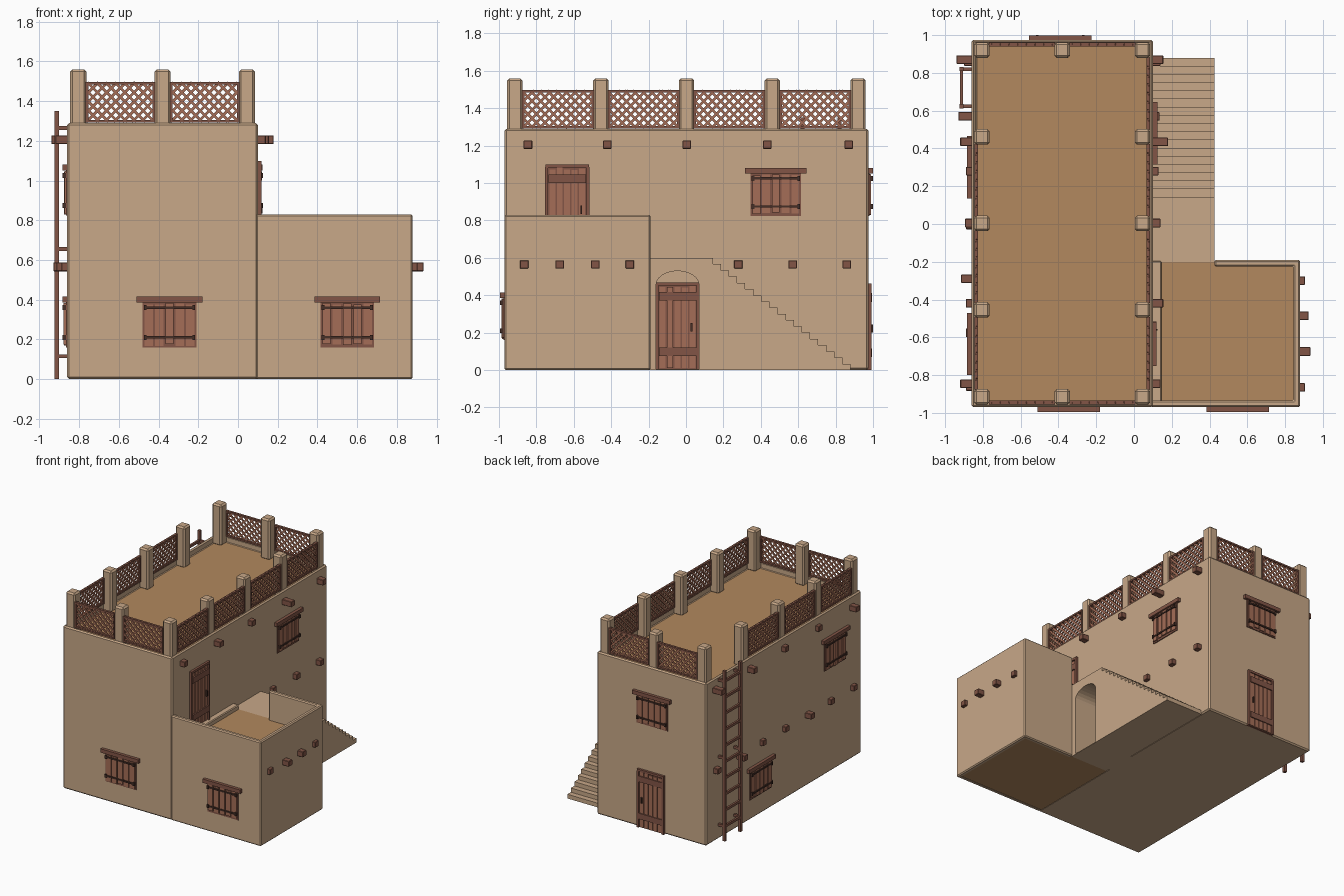
import bpy, bmesh, math, random
from mathutils import Vector

if "Cube" in bpy.data.objects:
    bpy.data.objects.remove(bpy.data.objects["Cube"])

random.seed(4)


def material(name, rgb):
    m = bpy.data.materials.new(name)
    m.diffuse_color = (*rgb, 1)
    m.use_nodes = True
    m.node_tree.nodes["Principled BSDF"].inputs["Base Color"].default_value = m.diffuse_color
    return m


PLASTER = material("plaster", (0.578, 0.392, 0.246))
EARTH = material("earth_floor", (0.445, 0.246, 0.112))
PLANK = material("plank_wood", (0.376, 0.155, 0.095))
DARK = material("dark_wood", (0.223, 0.091, 0.061))
IRON = material("iron", (0.06, 0.028, 0.02))


def prism(bm, pts, vec):
    a = [bm.verts.new(p) for p in pts]
    b = [bm.verts.new(Vector(p) + Vector(vec)) for p in pts]
    bm.faces.new(a)
    bm.faces.new(b[::-1])
    for i in range(len(a)):
        j = (i + 1) % len(a)
        bm.faces.new((a[j], a[i], b[i], b[j]))


def box(bm, x0, x1, y0, y1, z0, z1):
    prism(bm, [(x0, y0, z0), (x1, y0, z0), (x1, y1, z0), (x0, y1, z0)], (0, 0, z1 - z0))


def finish(bm, name, mat, bevel=0):
    bmesh.ops.recalc_face_normals(bm, faces=bm.faces[:])
    me = bpy.data.meshes.new(name)
    bm.to_mesh(me)
    bm.free()
    me.materials.append(mat)
    ob = bpy.data.objects.new(name, me)
    bpy.context.collection.objects.link(ob)
    if bevel:
        mod = ob.modifiers.new("bevel", 'BEVEL')
        mod.width = bevel
        mod.segments = 1
        mod.limit_method = 'ANGLE'
    return ob


# Wall coordinates: u along the wall, z up, d outward
WALLS = {
    "front": lambda u, z, d: Vector((u, -0.97 - d, z)),
    "back": lambda u, z, d: Vector((u, 0.975 + d, z)),
    "right": lambda u, z, d: Vector((0.10 + d, u, z)),
    "left": lambda u, z, d: Vector((-0.86 - d, u, z)),
    "annex": lambda u, z, d: Vector((0.88 + d, u, z)),
}


def on_wall(bm, wall, pts, d0, d1):
    f = WALLS[wall]
    prism(bm, [f(u, z, d0) for u, z in pts], f(0, 0, d1) - f(0, 0, d0))


def wbox(bm, wall, u0, u1, z0, z1, d0, d1):
    on_wall(bm, wall, [(u0, z0), (u1, z0), (u1, z1), (u0, z1)], d0, d1)


# Main block with sunken roof
bm = bmesh.new()
box(bm, -0.86, 0.10, -0.97, 0.975, 0, 1.29)
bm.normal_update()
bmesh.ops.recalc_face_normals(bm, faces=bm.faces[:])
top = max(bm.faces, key=lambda f: f.calc_center_median().z)
bmesh.ops.inset_region(bm, faces=[top], thickness=0.03)
ret = bmesh.ops.extrude_face_region(bm, geom=[top])
bmesh.ops.translate(bm, vec=(0, 0, -0.055),
                    verts=[v for v in ret["geom"] if isinstance(v, bmesh.types.BMVert)])
if top.is_valid:
    bmesh.ops.delete(bm, geom=[top], context='FACES_ONLY')
finish(bm, "main_house", PLASTER, 0.01)
bm = bmesh.new()
box(bm, -0.831, 0.071, -0.941, 0.946, 1.225, 1.242)
finish(bm, "roof_floor", EARTH)

# Annex: parapet open toward the landing, plus terrace floor
bm = bmesh.new()
outline = [(0.09, -0.97), (0.88, -0.97), (0.88, -0.19), (0.425, -0.19),
           (0.425, -0.225), (0.845, -0.225), (0.845, -0.935), (0.09, -0.935)]
prism(bm, [(x, y, 0) for x, y in outline], (0, 0, 0.83))
finish(bm, "annex_walls", PLASTER, 0.008)
bm = bmesh.new()
box(bm, 0.09, 0.86, -0.95, -0.20, 0.002, 0.60)
finish(bm, "terrace_floor", EARTH)
bm = bmesh.new()
box(bm, 0.09, 0.145, -0.94, -0.195, 0.55, 0.635)
finish(bm, "terrace_threshold", PLASTER, 0.006)

# Staircase and landing with arched niche, one side profile
N = 18
prof = [(-0.2, 0), (-0.16, 0)]
for i in range(13):
    a = math.pi * (1 - i / 12)
    prof.append((-0.045 + 0.115 * math.cos(a), 0.455 + 0.075 * math.sin(a)))
prof.append((0.07, 0))
for i in range(N):
    y = 0.88 - 0.78 * i / N
    prof += [(y, 0.6 * i / N), (y, 0.6 * (i + 1) / N)]
prof += [(0.10, 0.60), (-0.2, 0.60)]
prof = [p for i, p in enumerate(prof) if p != prof[i - 1]]
bm = bmesh.new()
prism(bm, [(0.095, y, z) for y, z in prof], (0.33, 0, 0))
finish(bm, "staircase", PLASTER)
bm = bmesh.new()
box(bm, 0.09, 0.424, -0.17, 0.08, 0, 0.006)
finish(bm, "niche_floor", PLASTER)

# Roof pillars
PX = (-0.805, -0.38, 0.045)
PY = (-0.915, -0.455, 0.003, 0.461, 0.92)
bm = bmesh.new()
for i, x in enumerate(PX):
    for j, y in enumerate(PY):
        if i != 1 or j in (0, 4):
            box(bm, x - 0.041, x + 0.041, y - 0.041, y + 0.041, 1.235, 1.56)
finish(bm, "roof_pillars", PLASTER, 0.012)


# Lattice panels
def lattice(frame, strips, wall, u0, u1):
    z0, z1, b = 1.292, 1.497, 0.013
    for r in ((u0, u1, z0, z0 + b), (u0, u1, z1 - b, z1),
              (u0, u0 + b, z0, z1), (u1 - b, u1, z0, z1)):
        wbox(frame, wall, *r, -0.035, -0.015)
    w, h, t, pitch = u1 - u0 - b, z1 - z0 - b, 0.0095, 0.046
    k = -int(h / pitch)
    while k * pitch < w:
        a, e = max(0, k * pitch), min(w, k * pitch + h)
        za, ze = a - k * pitch, e - k * pitch
        if e - a > 0.015:
            for flip in (0, 1):
                ua, ue = (w - a, w - e) if flip else (a, e)
                o, q = u0 + b / 2, z0 + b / 2
                d = -0.026 + 0.004 * flip
                on_wall(strips, wall, [(o + ua, q + za - t), (o + ue, q + ze - t),
                                       (o + ue, q + ze + t), (o + ua, q + za + t)], d - 0.004, d + 0.003)
        k += 1


frame, strips = bmesh.new(), bmesh.new()
for wall in ("front", "back"):
    for a, b in zip(PX, PX[1:]):
        lattice(frame, strips, wall, a + 0.038, b - 0.038)
for wall, n in (("right", 4), ("left", 3)):  # left rear bay stays open for the ladder
    for a, b in list(zip(PY, PY[1:]))[:n]:
        lattice(frame, strips, wall, a + 0.038, b - 0.038)
finish(frame, "lattice_frames", DARK)
finish(strips, "lattice_strips", PLANK)


# Shuttered windows
def window(name, wall, u, z):
    dark, plank, iron = bmesh.new(), bmesh.new(), bmesh.new()
    wbox(dark, wall, u - 0.135, u + 0.135, z, z + 0.24, -0.01, 0.007)
    wbox(dark, wall, u - 0.165, u + 0.165, z + 0.225, z + 0.255, -0.01, 0.024)
    for i in range(5):
        c = u - 0.104 + i * 0.052
        wbox(plank, wall, c - 0.021, c + 0.021, z + random.uniform(0.004, 0.018),
             z + random.uniform(0.215, 0.224), 0, random.uniform(0.012, 0.018))
    for h in (0.05, 0.2):
        wbox(iron, wall, u - 0.127, u + 0.127, z + h - 0.006, z + h + 0.006, 0, 0.022)
        for s in (-0.122, 0.122):
            wbox(iron, wall, u + s - 0.007, u + s + 0.007, z + h - 0.013, z + h + 0.013, 0, 0.025)
    finish(dark, name + "_frame", DARK)
    finish(plank, name + "_planks", PLANK)
    finish(iron, name + "_hinges", IRON)


window("front_window_left", "front", -0.345, 0.16)
window("front_window_right", "front", 0.55, 0.16)
window("right_window", "right", 0.48, 0.825)
window("back_window", "back", -0.39, 0.825)
window("left_upper_window", "left", -0.635, 0.825)
window("left_lower_window", "left", 0.30, 0.16)


# Plank doors
def door(name, wall, u, z):
    dark, plank, iron = bmesh.new(), bmesh.new(), bmesh.new()
    wbox(dark, wall, u - 0.11, u + 0.11, z, z + 0.45, -0.01, 0.005)
    wbox(dark, wall, u - 0.117, u + 0.117, z + 0.445, z + 0.463, -0.01, 0.018)
    for s in (-0.11, 0.11):
        wbox(dark, wall, u + s - 0.008, u + s + 0.008, z, z + 0.45, -0.01, 0.018)
    for i in range(5):
        c = u - 0.08 + i * 0.04
        wbox(plank, wall, c - 0.016, c + 0.016, z + 0.005, z + random.uniform(0.435, 0.445),
             0, random.uniform(0.009, 0.014))
    for h in (0.07, 0.365):
        wbox(dark, wall, u - 0.1, u + 0.1, z + h, z + h + 0.046, 0, 0.02)
    wbox(iron, wall, u + 0.07, u + 0.08, z + 0.2, z + 0.245, 0, 0.024)
    finish(dark, name + "_frame", DARK)
    finish(plank, name + "_planks", PLANK)
    finish(iron, name + "_handle", IRON)


door("niche_door", "right", -0.045, 0.006)
door("terrace_door", "right", -0.635, 0.635)
door("back_door", "back", -0.38, 0.0)

# Protruding roof beams: (u, length) per wall and height
BEAMS = [
    ("right", 1.205, [(-0.845, 0.04), (-0.42, 0.055), (0.005, 0.04), (0.435, 0.08), (0.87, 0.055)]),
    ("right", 0.565, [(0.28, 0.03), (0.57, 0.035), (0.86, 0.04)]),
    ("annex", 0.565, [(-0.865, 0.025), (-0.675, 0.055), (-0.485, 0.045), (-0.30, 0.025)]),
    ("left", 1.205, [(-0.845, 0.06), (-0.42, 0.03), (0.005, 0.035), (0.435, 0.06), (0.87, 0.08)]),
    ("left", 0.565, [(-0.86, 0.03), (-0.575, 0.03), (-0.29, 0.055), (-0.005, 0.03),
                     (0.28, 0.03), (0.57, 0.07), (0.86, 0.04)]),
]
bm = bmesh.new()
for wall, z, items in BEAMS:
    for u, length in items:
        wbox(bm, wall, u - 0.023, u + 0.023, z - 0.022, z + 0.022, -0.03, length)
finish(bm, "wall_beams", DARK, 0.003)

# Ladder with wall brackets
bm = bmesh.new()
for y in (0.623, 0.82):
    wbox(bm, "left", y - 0.011, y + 0.011, 0, 1.35, 0.042, 0.064)
    for z in (0.115, 0.655, 1.265):
        wbox(bm, "left", y - 0.009, y + 0.009, z - 0.01, z + 0.01, -0.01, 0.045)
for i in range(10):
    z = 0.115 + i * 0.128
    wbox(bm, "left", 0.62, 0.82, z - 0.01, z + 0.01, 0.045, 0.061)
finish(bm, "ladder", DARK)
